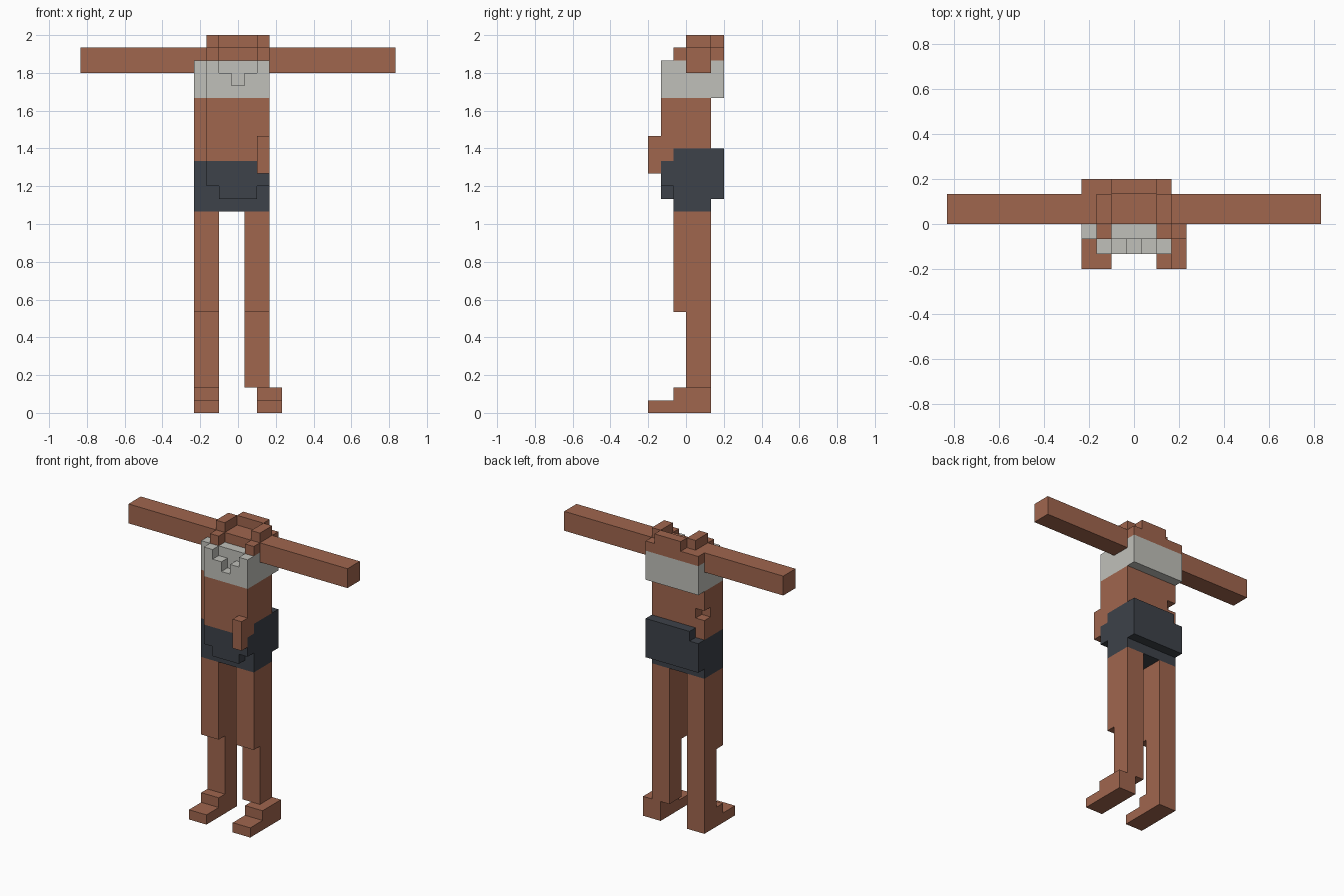
import bpy
import bmesh
from mathutils import Vector

cube = bpy.data.objects.get("Cube")
if cube:
    bpy.data.objects.remove(cube, do_unlink=True)

U = 1 / 15  # size of one block


def material(name, rgb):
    m = bpy.data.materials.new(name)
    m.use_nodes = True
    m.diffuse_color = (*rgb, 1)
    bsdf = m.node_tree.nodes["Principled BSDF"]
    bsdf.inputs["Base Color"].default_value = (*rgb, 1)
    bsdf.inputs["Roughness"].default_value = 0.9
    return m


skin = material("brown skin", (0.352, 0.133, 0.076))
cloth = material("light grey cloth", (0.527, 0.527, 0.491))
dark = material("dark slate cloth", (0.047, 0.054, 0.067))


def part(name, mat, *boxes):
    """Each box is (x0, x1), (y0, y1), (z0, z1), counted in blocks."""
    bm = bmesh.new()
    for box in boxes:
        low = Vector([side[0] for side in box])
        high = Vector([side[1] for side in box])
        verts = bmesh.ops.create_cube(bm, size=1)["verts"]
        for v in verts:
            v.co = U * (low + (v.co + Vector((.5, .5, .5))) * (high - low))
    mesh = bpy.data.meshes.new(name)
    bm.to_mesh(mesh)
    bm.free()
    mesh.materials.append(mat)
    obj = bpy.data.objects.new(name, mesh)
    bpy.context.collection.objects.link(obj)


BODY = (-3.5, 2.5)
FRONT = (-2.5, 2.5)
NECK = (-1.5, 1.5)

# Legs and feet; the left foot is set one block outward
for side, x, foot, ankle in (("right", -3.5, -3.5, 0), ("left", .5, 1.5, 2)):
    leg_x, foot_x = (x, x + 2), (foot, foot + 2)
    part(side + "_thigh", skin, (leg_x, (-1, 2), (8, 16)))
    part(side + "_shin", skin, (leg_x, (0, 2), (ankle, 8)))
    part(side + "_foot", skin,
         (foot_x, (-1, 2), (0, 2)),
         (foot_x, (-3, -1), (0, 1)))

# Shorts, with stepped front and a raised back
part("shorts", dark,
     (BODY, (-1, 2), (16, 17)),
     (BODY, (-1, 3), (17, 20)),
     (FRONT, (-1, 3), (20, 21)),
     (FRONT, (-2, -1), (18, 20)),
     (NECK, (-2, -1), (17, 18)))

# Bare torso, with a small notch at the right back corner
part("torso", skin,
     (FRONT, (-2, -1), (20, 25)),
     (FRONT, (-1, 2), (21, 25)),
     ((-3.5, -2.5), (-1, 2), (20, 22)),
     ((-3.5, -2.5), (-1, 1), (22, 23)),
     ((-3.5, -2.5), (-1, 2), (23, 25)))

# Small block in front of the left hip
part("hip_block", skin, ((1.5, 2.5), (-3, -2), (19, 22)))

# Chest band with a stepped neckline
part("chest_band", cloth,
     (BODY, (-1, 3), (25, 28)),
     (FRONT, (-2, -1), (25, 26)),
     *[(tuple(sorted((s * .5, s * 2.5))), (-2, -1), (26, 27)) for s in (-1, 1)],
     *[(tuple(sorted((s * 1.5, s * 2.5))), (-2, -1), (27, 28)) for s in (-1, 1)])

# Shoulders, front tabs, raised collar
part("shoulders", skin, (BODY, (0, 3), (28, 29)))
for side, x in (("right", -2.5), ("left", 1.5)):
    part(side + "_front_tab", skin, ((x, x + 1), (-1, 0), (28, 29)))
    part(side + "_collar", skin, ((x, x + 1), (0, 2), (29, 30)))
part("back_collar", skin, (NECK, (2, 3), (29, 30)))

# Outstretched arms
part("right_arm", skin, ((-12.5, -3.5), (0, 2), (27, 29)))
part("left_arm", skin, ((2.5, 12.5), (0, 2), (27, 29)))
